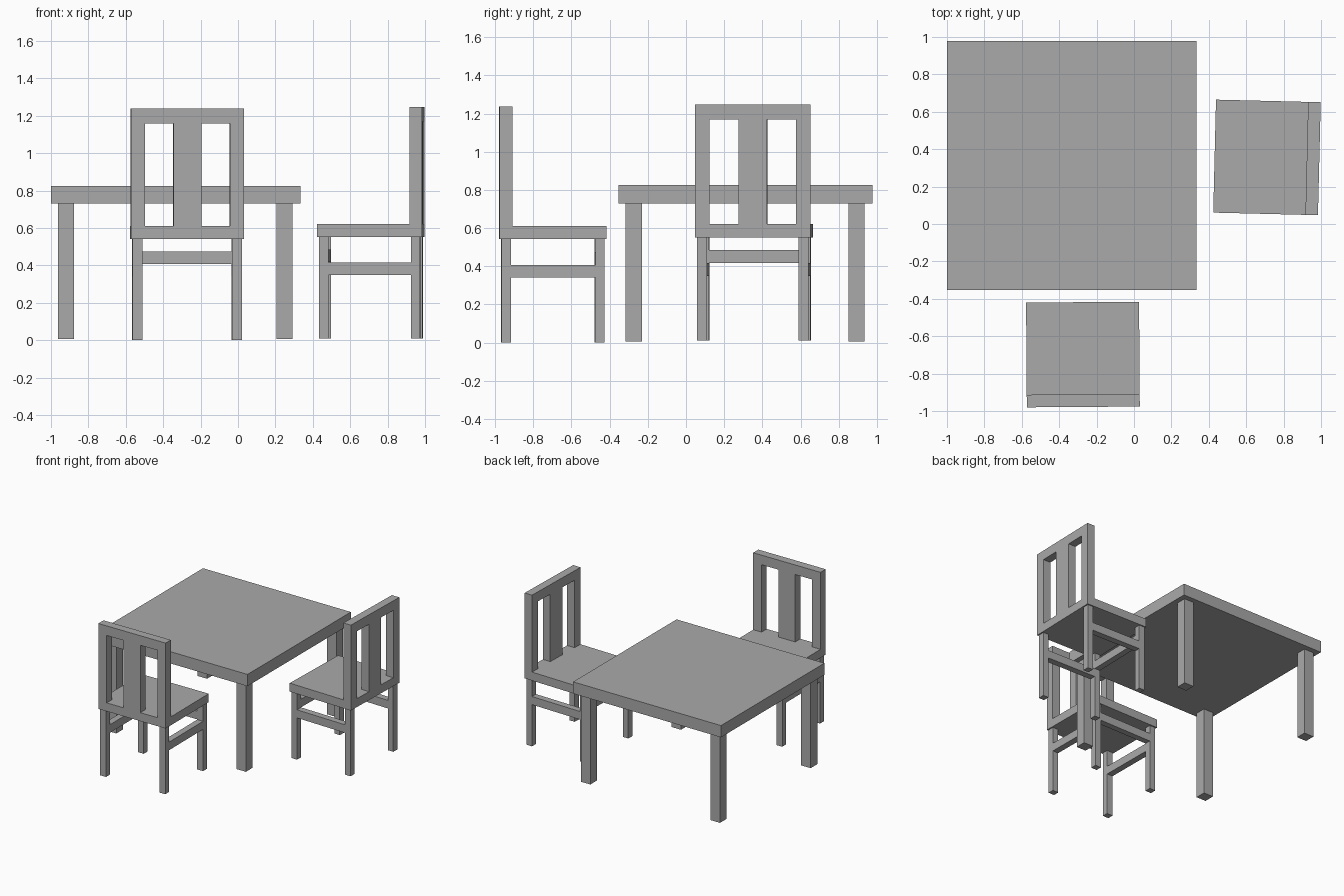
import bpy, bmesh, math
from mathutils import Matrix, Vector

if "Cube" in bpy.data.objects:
    bpy.data.objects.remove(bpy.data.objects["Cube"])

grey = bpy.data.materials.new("plain grey")
grey.diffuse_color = (0.4, 0.4, 0.4, 1)
grey.use_nodes = True
grey.node_tree.nodes["Principled BSDF"].inputs["Base Color"].default_value = grey.diffuse_color


def box(name, x, y, z, place=Matrix.Identity(4)):
    """Box spanning the (low, high) ranges, moved by the given placement."""
    ranges = (x, y, z)
    centre = Vector([(a + b) / 2 for a, b in ranges])
    size = Vector([b - a for a, b in ranges])
    bm = bmesh.new()
    bmesh.ops.create_cube(bm, size=1, matrix=Matrix.Translation(centre) @ Matrix.Diagonal(size).to_4x4())
    mesh = bpy.data.meshes.new(name)
    bm.to_mesh(mesh)
    bm.free()
    mesh.materials.append(grey)
    ob = bpy.data.objects.new(name, mesh)
    ob.matrix_world = place
    bpy.context.collection.objects.link(ob)
    return ob


def both(a, b):
    """A range and its mirror image."""
    return ((-b, -a), (a, b))


# Table: thick square top on four legs
box("table_top", (-1, 0.333), (-0.354, 0.978), (0.73, 0.826))
for x in ((-0.962, -0.876), (0.207, 0.292)):
    for y in ((-0.316, -0.231), (0.852, 0.936)):
        box("table_leg", x, y, (0.007, 0.73))


def chair(name, x, y, z, angle):
    """Chair with its back towards local -y."""
    place = Matrix.Translation((x, y, z)) @ Matrix.Rotation(math.radians(angle), 4, 'Z')

    def part(label, *ranges):
        box(name + "_" + label, *ranges, place)

    part("seat", (-0.302, 0.302), (-0.213, 0.28), (0.542, 0.611))
    # Legs and side rails
    for lx in both(0.24, 0.292):
        for ly in both(0.221, 0.27):
            part("leg", lx, ly, (0, 0.542))
        part("side_rail", lx, (-0.221, 0.221), (0.34, 0.406))
    part("front_rail", (-0.24, 0.24), (0.221, 0.27), (0.408, 0.474))
    # Back frame with a wide centre slat
    depth = (-0.28, -0.213)
    part("back_bottom_rail", (-0.302, 0.302), depth, (0.542, 0.611))
    part("back_top_rail", (-0.302, 0.302), depth, (1.16, 1.238))
    for px in both(0.227, 0.302):
        part("back_post", px, depth, (0.611, 1.16))
    part("back_slat", (-0.075, 0.075), depth, (0.611, 1.16))


chair("front_chair", -0.273, -0.698, 0.0, 0.4)
chair("right_chair", 0.711, 0.356, 0.01, 88.6)
